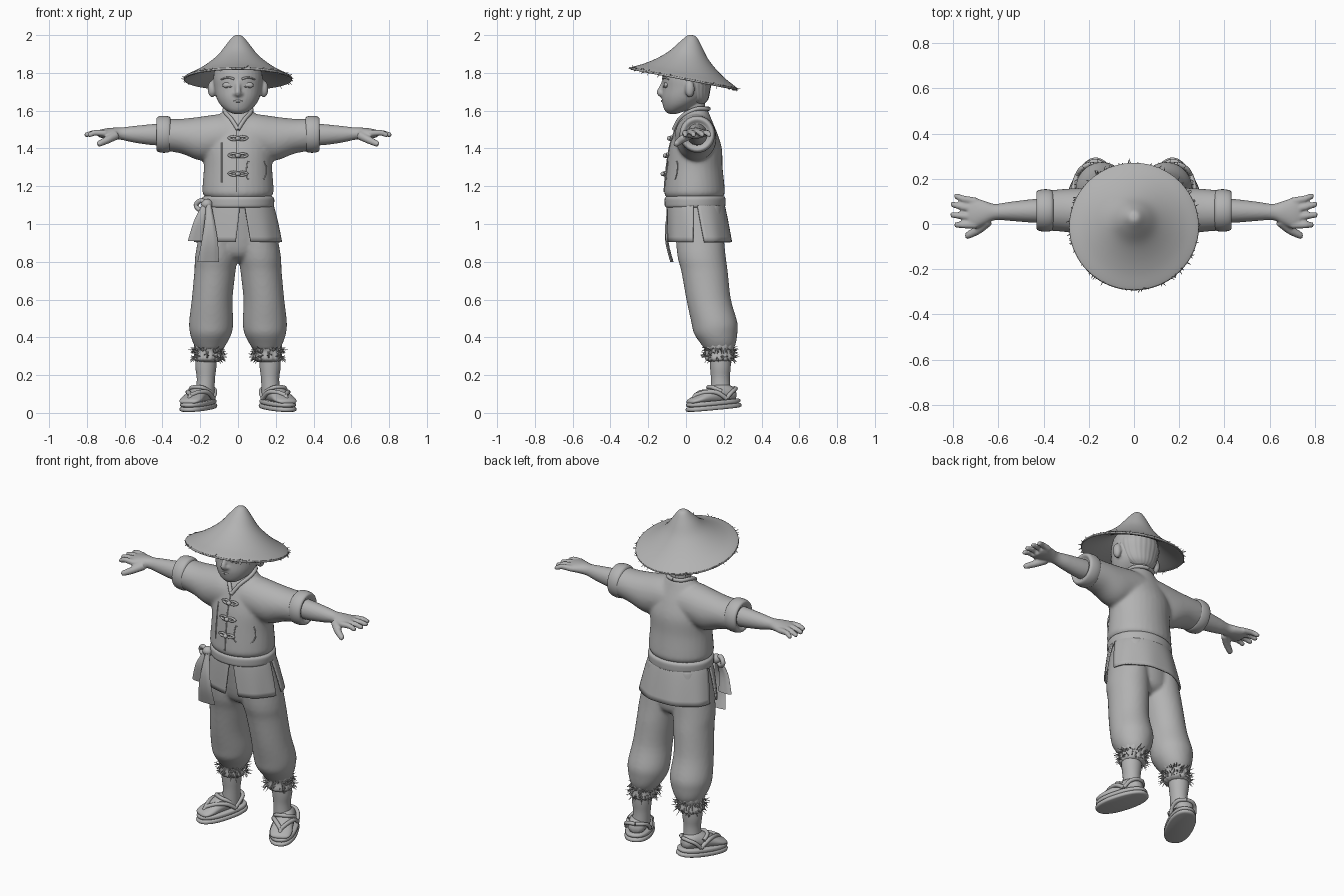
import bpy, bmesh, math, random
from mathutils import Vector, Matrix

random.seed(4)
if "Cube" in bpy.data.objects:
    bpy.data.objects.remove(bpy.data.objects["Cube"])

clay = bpy.data.materials.new("grey clay")
clay.use_nodes = True
clay.diffuse_color = (0.45, 0.45, 0.45, 1)
clay.node_tree.nodes["Principled BSDF"].inputs["Base Color"].default_value = clay.diffuse_color

X, Y, Z = Vector((1, 0, 0)), Vector((0, 1, 0)), Vector((0, 0, 1))
PLANES = {"z": (X, Y), "x": (Y, Z), "y": (X, Z)}


def smooth_rows(rows, steps):
    """Pass a smooth spline through rows of numbers."""
    out = []
    for i in range(len(rows) - 1):
        p0, p1, p2 = rows[max(i - 1, 0)], rows[i], rows[i + 1]
        p3 = rows[min(i + 2, len(rows) - 1)]
        for k in range(steps):
            t = k / steps
            out.append([b + 0.5 * t * (c - a + t * (2 * a - 5 * b + 4 * c - d + t * (3 * (b - c) + d - a)))
                        for a, b, c, d in zip(p0, p1, p2, p3)])
    return out + [list(rows[-1])]


def loft(bm, rings, axis=None, seg=32, steps=4, rib=0, ribs=14, power=1):
    """Skin ellipses (x, y, z, a, b) lying across an axis, or across the path itself."""
    rows = smooth_rows(rings, steps)
    centres = [Vector(r[:3]) for r in rows]
    u, loops, new = Vector((0.31, 0.52, 0.79)), [], []
    for i, r in enumerate(rows):
        if axis:
            u, v = PLANES[axis]
        else:
            t = (centres[min(i + 1, len(rows) - 1)] - centres[max(i - 1, 0)]).normalized()
            u = (u - t * u.dot(t)).normalized()
            v = t.cross(u)
        loop = []
        for k in range(seg):
            a = math.tau * k / seg
            f = 1 + rib * math.cos(ribs * a)
            c, s = (math.copysign(abs(w) ** power, w) for w in (math.cos(a), math.sin(a)))
            loop.append(bm.verts.new(centres[i] + u * c * f * max(r[3], 0.0008) + v * s * f * max(r[4], 0.0008)))
        loops.append(loop)
    for p, q in zip(loops, loops[1:]):
        for k in range(seg):
            bm.faces.new((p[k], p[(k + 1) % seg], q[(k + 1) % seg], q[k]))
    bm.faces.new(loops[0][::-1])
    bm.faces.new(loops[-1])


def tube(bm, pts, r, end=None, steps=4):
    n = len(pts) - 1
    loft(bm, [(*p, *[r + ((end or r) - r) * i / n] * 2) for i, p in enumerate(pts)], seg=10, steps=steps)


def ball(bm, centre, size):
    bmesh.ops.create_uvsphere(bm, u_segments=20, v_segments=12, radius=1,
                              matrix=Matrix.Translation(centre) @ Matrix.Diagonal((*size, 1)))


def straw(bm, base, direction, length):
    d = Vector(direction).normalized()
    m = Matrix.Translation(Vector(base) + d * length / 2) @ d.to_track_quat("Z", "Y").to_matrix().to_4x4()
    bmesh.ops.create_cone(bm, segments=4, radius1=0.0035, radius2=0.0008, depth=length, cap_ends=True, matrix=m)


def finish(name, bm, mirror=False, voxel=0, thick=0, matrix=None, relax=4):
    if matrix:
        bm.transform(matrix)
    bmesh.ops.recalc_face_normals(bm, faces=bm.faces)
    mesh = bpy.data.meshes.new(name)
    bm.to_mesh(mesh)
    bm.free()
    mesh.materials.append(clay)
    ob = bpy.data.objects.new(name, mesh)
    bpy.context.collection.objects.link(ob)
    bpy.ops.object.select_all(action="DESELECT")
    ob.select_set(True)
    bpy.context.view_layer.objects.active = ob
    bpy.ops.object.shade_smooth_by_angle(angle=math.radians(50))
    if thick:
        ob.modifiers.new("thickness", "SOLIDIFY").thickness = thick
    if mirror:
        ob.modifiers.new("mirror", "MIRROR").use_clip = False
    if voxel:
        m = ob.modifiers.new("merge", "REMESH")
        m.mode, m.voxel_size, m.use_smooth_shade = "VOXEL", voxel, True
        s = ob.modifiers.new("relax", "SMOOTH")
        s.factor, s.iterations = 0.5, relax
    return ob


# Shirt: torso and both sleeves merged
torso = [(0, .045, 1.135, .165, .143), (0, .045, 1.16, .187, .16), (0, .045, 1.2, .188, .159), (0, .045, 1.3, .181, .149),
         (0, .05, 1.4, .184, .14), (0, .05, 1.48, .17, .116), (0, .05, 1.55, .12, .087), (0, .055, 1.605, .075, .06)]
bm = bmesh.new()
loft(bm, torso, "z")
for s in (1, -1):
    loft(bm, [(0, .05, 1.46, .11, .12), (.1 * s, .05, 1.463, .11, .118), (.2 * s, .055, 1.452, .106, .116),
              (.3 * s, .06, 1.465, .096, .092), (.39 * s, .06, 1.473, .088, .085)], "x")
finish("shirt", bm, voxel=.01, relax=6)


def front(x, z, lift=0.0):
    """Point on the front of the shirt."""
    for a, b in zip(torso, torso[1:]):
        if a[2] <= z <= b[2]:
            t = (z - a[2]) / (b[2] - a[2])
            cy, rx, ry = (a[k] + (b[k] - a[k]) * t for k in (1, 3, 4))
            return (x, cy - ry * math.sqrt(1 - (x / rx) ** 2) - lift, z)


# Rolled sleeve cuffs
bm = bmesh.new()
loft(bm, [(x, .06, 1.475, r * .96, r) for x, r in
          ((.355, .08), (.365, .094), (.395, .098), (.425, .092), (.432, .078), (.42, .06))], "x")
finish("sleeve_cuffs", bm, mirror=True)

# Collar, front seams and patch pocket
bm = bmesh.new()
tube(bm, [(0, -.065, 1.5), (.035, -.035, 1.555), (.066, .01, 1.59), (.07, .06, 1.61), (.045, .105, 1.61), (0, .12, 1.61)], .011)
finish("collar", bm, mirror=True)
bm = bmesh.new()
for x, low, high in ((-.008, 1.17, 1.5), (-.085, 1.22, 1.43)):
    tube(bm, [front(x, low + (high - low) * i / 8) for i in range(9)], .004)
tube(bm, [front(x, z) for x, z in ((.05, 1.33), (.05, 1.24), (.14, 1.24), (.14, 1.33), (.05, 1.33))], .003, steps=3)
finish("shirt_seams", bm)

# Knotted toggles
bm = bmesh.new()
for z in (1.453, 1.362, 1.265):
    for s in (1, -1):
        tube(bm, [front(s * x, z + dz, .007) for x, dz in ((0, .004), (.025, .011), (.05, .002), (.025, -.008), (0, -.004))], .006)
    ball(bm, front(0, z, .014), (.014, .013, .012))
finish("toggles", bm)

# Forearms and hands
bm = bmesh.new()
loft(bm, [(.38, .06, 1.475, .055, .058), (.45, .058, 1.473, .052, .056), (.55, .056, 1.475, .042, .044),
          (.615, .053, 1.478, .036, .033), (.66, .05, 1.48, .052, .03), (.705, .047, 1.479, .068, .026), (.735, .047, 1.478, .06, .02)], "x")
for base, tip in ((.1, .122), (.064, .085), (.03, .04), (-.004, -.004)):
    reach = .82 - abs(tip - .06) * .4
    tube(bm, [(.7, base, 1.48), (.755, (base + tip) / 2, 1.483), (reach - .012, tip, 1.473), (reach, tip, 1.471)], .018, .011)
tube(bm, [(.645, .015, 1.47), (.69, -.025, 1.446), (.735, -.05, 1.425), (.745, -.053, 1.42)], .025, .012)
finish("arms", bm, mirror=True, voxel=.006)

# Trousers: ballooning legs merged at the hips
bm = bmesh.new()
for s in (1, -1):
    loft(bm, [(s * x, y, z, a, b) for x, y, z, a, b in
              ((.15, .175, .335, .068, .075), (.148, .17, .37, .09, .095), (.144, .157, .42, .11, .115), (.142, .15, .48, .117, .122),
               (.137, .12, .6, .108, .118), (.122, .098, .75, .109, .123), (.112, .08, .85, .112, .128), (.09, .06, 1.1, .085, .125))], "z")
loft(bm, [(0, .085, .8, .03, .06), (0, .08, .85, .15, .115), (0, .065, 1, .17, .13), (0, .05, 1.12, .165, .13)], "z")
finish("trousers", bm, voxel=.01, relax=5)

# Shins, gathered hems and straw fringe
bm = bmesh.new()
loft(bm, [(.165, .18, .36, .058, .058), (.17, .182, .25, .056, .055), (.17, .182, .18, .048, .05), (.175, .185, .09, .05, .055)], "z")
finish("shins", bm, mirror=True)
bm = bmesh.new()
loft(bm, [(.15, .176, .375, .08, .08), (.152, .176, .35, .078, .08), (.156, .177, .325, .07, .072), (.16, .178, .285, .074, .076),
          (.16, .178, .27, .055, .055)], "z", seg=56, rib=.035)
finish("gathered_hems", bm, mirror=True)
bm = bmesh.new()
for i in range(150):
    a = random.uniform(0, math.tau)
    out = Vector((math.cos(a), math.sin(a), random.uniform(-1.6, .5)))
    base = Vector((.157, .177, random.uniform(.285, .345))) + Vector((out.x, out.y, 0)) * .07
    straw(bm, base, out, random.uniform(.02, .04))
finish("straw_fringe", bm, mirror=True)

# Sandals with feet, turned outwards
place = Matrix.Translation((.21, .145, .043)) @ Matrix.Rotation(math.radians(24), 4, "Z") @ Matrix.Rotation(math.radians(5), 4, "X")
bm = bmesh.new()
for low, grow in ((-.026, 1), (-.002, .97)):
    loft(bm, [(0, 0, low + h, .077 * grow * g, .157 * grow * g) for h, g in ((0, .9), (.004, .98), (.012, 1), (.02, .98), (.024, .92))],
         "z", seg=40, steps=2, power=.85)
finish("sandal_soles", bm, mirror=True, matrix=place)
bm = bmesh.new()
loft(bm, [(0, y, z, a, b) for y, z, a, b in ((.13, .045, .02, .02), (.11, .05, .045, .04), (.05, .055, .053, .055), (-.03, .045, .057, .04),
                                             (-.09, .035, .062, .025), (-.13, .028, .05, .015), (-.142, .026, .02, .006))], "y")
finish("feet", bm, mirror=True, matrix=place)
bm = bmesh.new()
for s in (1, -1):
    tube(bm, [(s * .066, .05, .028), (s * .058, .0, .065), (s * .03, -.055, .071), (0, -.1, .058)], .012)
    tube(bm, [(s * .066, .05, .03), (s * .062, .085, .06), (s * .04, .118, .074), (0, .132, .076)], .011)
tube(bm, [(0, -.095, .062), (0, -.11, .045), (0, -.115, .02)], .011)
tube(bm, [(-.056, .03, .068), (-.035, -.005, .09), (0, -.015, .096), (.035, -.005, .09), (.056, .03, .068)], .011)
finish("sandal_straps", bm, mirror=True, matrix=place)

# Tunic skirt: panels parted by slits
for name, start, stop in (("skirt_front_left", 10, 86), ("skirt_front_right", -86, 4), ("skirt_back", 92, 268)):
    bm = bmesh.new()
    rows = []
    for j in range(9):
        t = j / 8
        lo, hi = start + 7 * t, stop - 7 * t
        ring = []
        for i in range(29):
            a = math.radians(lo + (hi - lo) * i / 28)
            wave = 1 + .012 * t * math.cos(9 * a)
            flare = t ** .75
            ring.append(bm.verts.new(((.178 + .057 * flare) * wave * math.sin(a),
                                      .05 + .02 * t - (.148 + .028 * flare) * wave * math.cos(a), 1.125 - .22 * t)))
        rows.append(ring)
    for p, q in zip(rows, rows[1:]):
        for i in range(28):
            bm.faces.new((p[i], p[i + 1], q[i + 1], q[i]))
    finish(name, bm, thick=.009)

# Sash, knot and hanging tails
bm = bmesh.new()
loft(bm, [(0, .048, z, .19 * g, .16 * g) for z, g in ((1.085, .9), (1.092, .99), (1.115, 1.01), (1.138, 1), (1.15, .92))], "z", seg=40)
finish("sash", bm)
bm = bmesh.new()
ball(bm, (-.165, -.055, 1.105), (.03, .028, .028))
tube(bm, [(-.165, -.055, 1.1), (-.195, -.055, 1.125), (-.222, -.04, 1.1), (-.2, -.05, 1.075), (-.165, -.055, 1.1)], .013)
loft(bm, [(-.155, -.07, 1.1, .014, .014), (-.15, -.1, 1.0, .027, .01), (-.15, -.1, .9, .042, .009), (-.158, -.075, .8, .054, .009)], "z", rib=.05, ribs=6)
loft(bm, [(-.175, -.06, 1.1, .014, .014), (-.2, -.075, 1.02, .03, .01), (-.222, -.06, .91, .042, .009)], "z", rib=.05, ribs=6)
finish("sash_knot", bm)

# Head, neck, nose and ears
bm = bmesh.new()
loft(bm, [(0, -.07, 1.583, .025, .022), (0, -.057, 1.6, .06, .055), (0, -.033, 1.63, .093, .09), (0, -.012, 1.67, .115, .117),
          (0, 0, 1.72, .126, .125), (0, .005, 1.78, .13, .128), (0, .01, 1.84, .115, .115), (0, .02, 1.88, .06, .06)], "z")
loft(bm, [(0, .055, 1.53, .062, .055), (0, .05, 1.6, .055, .052), (0, .045, 1.68, .06, .055)], "z")
tube(bm, [(0, -.112, 1.765), (0, -.128, 1.725), (0, -.141, 1.695), (0, -.115, 1.682)], .012, .018)
for s in (1, -1):
    ball(bm, (s * .016, -.125, 1.689), (.013, .014, .011))
    ball(bm, (s * .137, .02, 1.715), (.024, .026, .045))
finish("head", bm, voxel=.007, relax=3)

# Closed eyes, brows and mouth
bm = bmesh.new()
ball(bm, (.05, -.104, 1.735), (.032, .014, .017))
tube(bm, [(.022, -.119, 1.732), (.05, -.117, 1.725), (.08, -.099, 1.732)], .003)
tube(bm, [(.02, -.122, 1.768), (.055, -.116, 1.776), (.09, -.093, 1.765)], .006, .004)
tube(bm, [(0, -.126, 1.651), (.02, -.122, 1.65), (.034, -.113, 1.653)], .007, .003)
finish("face_details", bm, mirror=True)

# Combed hair at the back of the head
bm = bmesh.new()
loft(bm, [(0, .07, 1.635, .045, .025), (0, .052, 1.66, .085, .065), (0, .04, 1.71, .112, .088), (0, .035, 1.78, .125, .102), (0, .025, 1.86, .09, .09)],
     "z", seg=96, rib=.012, ribs=24)
finish("hair", bm)

# Conical straw hat with loose strands on the rim
tilt = Matrix.Translation((0, -.01, 1.775)) @ Matrix.Rotation(math.radians(-11), 4, "X")
bm = bmesh.new()
loft(bm, [(0, 0, h, r, r) for r, h in ((.001, .229), (.025, .222), (.06, .18), (.105, .122), (.16, .074), (.22, .034), (.278, .004), (.286, -.004),
                                       (.278, -.012), (.2, .018), (.12, .065), (.03, .15))], "z", seg=64)
finish("hat", bm, matrix=tilt)
bm = bmesh.new()
for i in range(90):
    a = random.uniform(0, math.tau)
    c, s = math.cos(a), math.sin(a)
    straw(bm, (.28 * c, .28 * s, -.004), (c + random.uniform(-.8, .8), s + random.uniform(-.8, .8), random.uniform(-1.3, .8)),
          random.uniform(.012, .028))
finish("hat_strands", bm, matrix=tilt)
